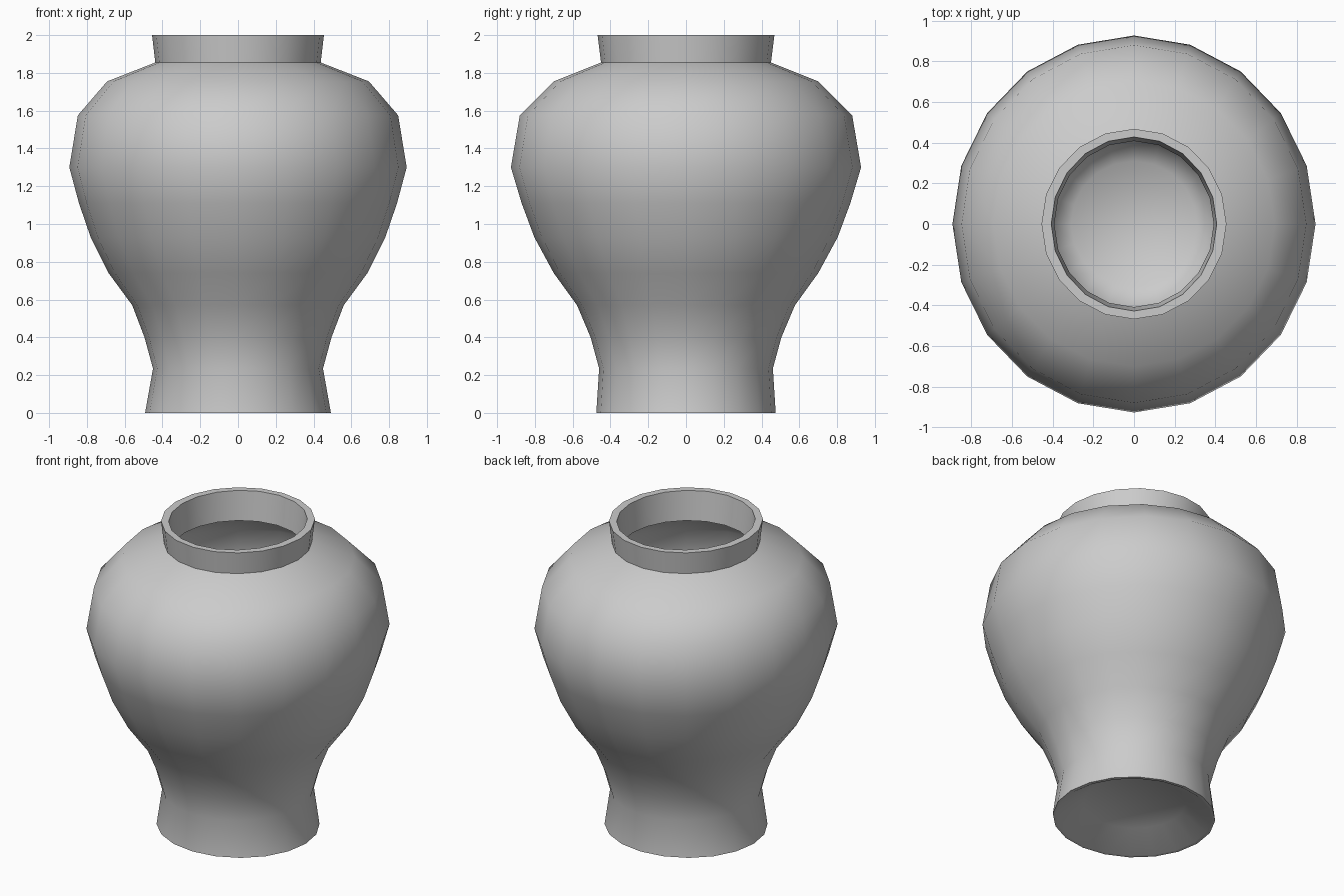
import bpy, bmesh, math

SIDES = 20

# Cross-section as (x radius, y radius, height), from under the foot, up outside, down inside
profile = [
    (0.31, 0.30, 0.10),   # recessed underside
    (0.47, 0.455, 0.0),   # foot ring
    (0.492, 0.475, 0.0),
    (0.45, 0.46, 0.235),  # waist
    (0.495, 0.505, 0.40),
    (0.56, 0.577, 0.57),
    (0.685, 0.70, 0.74),
    (0.78, 0.803, 0.93),
    (0.842, 0.87, 1.11),
    (0.893, 0.927, 1.30),  # belly
    (0.848, 0.88, 1.575),
    (0.693, 0.70, 1.755),  # shoulder
    (0.438, 0.45, 1.855),  # neck
    (0.455, 0.468, 2.0),   # rim
    (0.407, 0.428, 2.0),
    (0.392, 0.408, 1.81),  # inner wall
    (0.665, 0.67, 1.71),
    (0.80, 0.83, 1.555),
    (0.843, 0.875, 1.30),
    (0.79, 0.82, 1.12),
    (0.73, 0.75, 0.95),
    (0.64, 0.655, 0.77),
    (0.51, 0.53, 0.60),
    (0.445, 0.455, 0.41),
    (0.40, 0.41, 0.24),
    (0.31, 0.31, 0.15),    # inner floor
]

bm = bmesh.new()
rings = []
for rx, ry, z in profile:
    angles = [2 * math.pi * i / SIDES for i in range(SIDES)]
    rings.append([bm.verts.new((rx * math.cos(a), ry * math.sin(a), z)) for a in angles])

# Walls between rings, plus underside and inner floor
for a, b in zip(rings, rings[1:]):
    for i in range(SIDES):
        j = (i + 1) % SIDES
        bm.faces.new((a[i], a[j], b[j], b[i]))
bm.faces.new(rings[0][::-1])
bm.faces.new(rings[-1])
bmesh.ops.recalc_face_normals(bm, faces=bm.faces)

mesh = bpy.data.meshes.new("vase")
bm.to_mesh(mesh)
bm.free()
vase = bpy.data.objects.new("vase", mesh)
bpy.context.collection.objects.link(vase)

# Smooth body with crisp rim, neck and foot edges
bpy.context.view_layer.objects.active = vase
vase.select_set(True)
bpy.ops.object.shade_smooth_by_angle(angle=math.radians(60))
